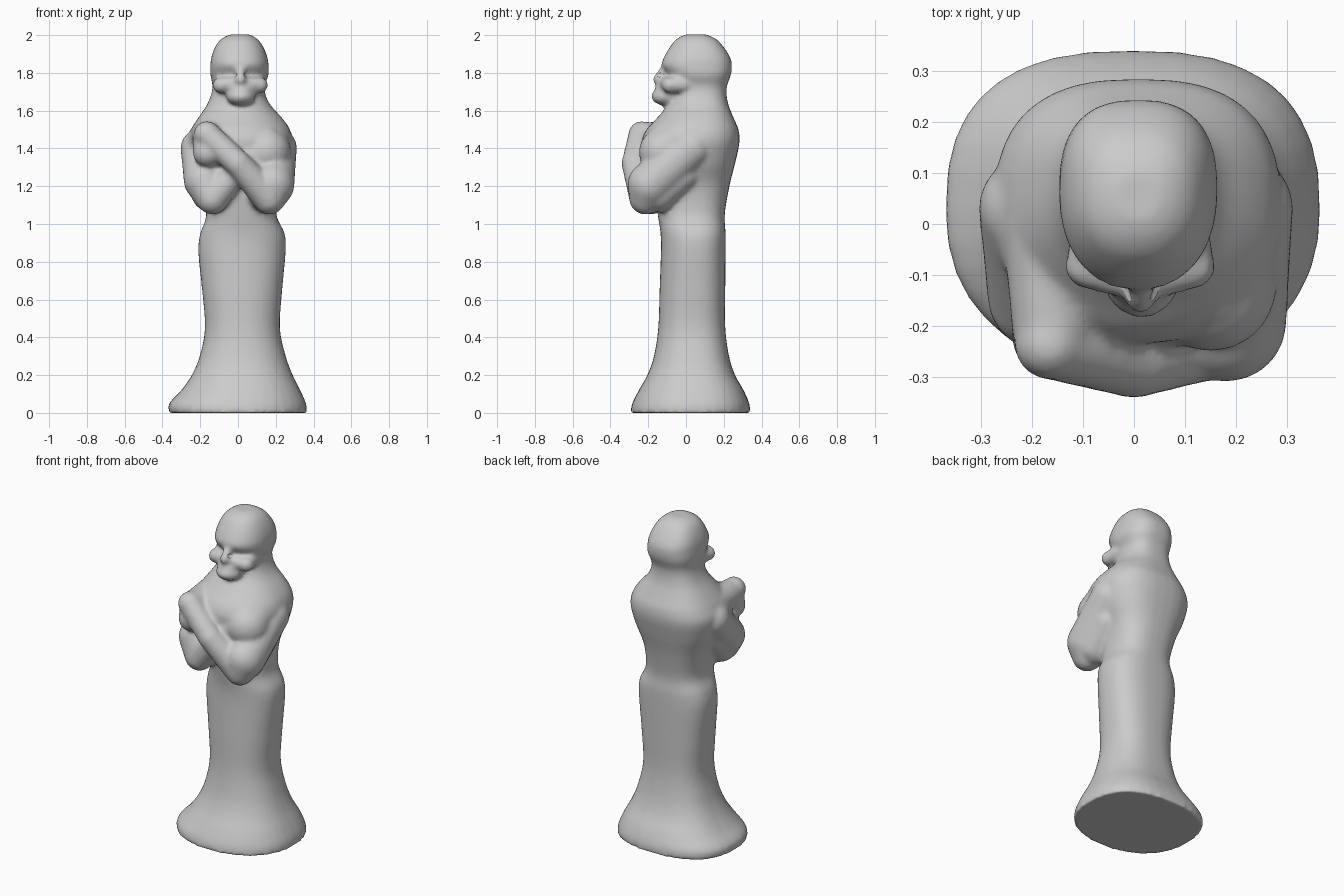
import bpy, bmesh, math
from mathutils import Vector, Matrix

if "Cube" in bpy.data.objects:
    bpy.data.objects.remove(bpy.data.objects["Cube"])

clay = bpy.data.materials.new("grey_clay")
clay.use_nodes = True
clay.diffuse_color = (0.6, 0.6, 0.6, 1)
clay.node_tree.nodes["Principled BSDF"].inputs["Base Color"].default_value = (0.6, 0.6, 0.6, 1)


def refine(sections, steps=4):
    """Smooth in-between sections by a Catmull-Rom curve."""
    pts = [Vector(s) for s in sections]
    pts = [pts[0]] + pts + [pts[-1]]
    out = []
    for a, b, c, d in zip(pts, pts[1:], pts[2:], pts[3:]):
        for i in range(steps):
            t = i / steps
            out.append(b + (c - a) * (t / 2) + (a * 2 - b * 5 + c * 4 - d) * (t * t / 2)
                       + (b * 3 - a - c * 3 + d) * (t ** 3 / 2))
    return out + [pts[-1]]


def loft(bm, sections, front=2.2, back=2.6, count=36):
    """Closed skin through rings given as z, x min, x max, y min, y max."""
    rings = []
    for z, x0, x1, y0, y1 in refine(sections):
        ring = []
        for i in range(count):
            a = math.tau * i / count
            c, s = math.cos(a), math.sin(a)
            power = back if s > 0 else front
            x = math.copysign(abs(c) ** (2 / power), c)
            y = math.copysign(abs(s) ** (2 / power), s)
            ring.append(bm.verts.new(((x0 + x1 + x * (x1 - x0)) / 2,
                                      (y0 + y1 + y * (y1 - y0)) / 2, z)))
        rings.append(ring)
    for low, high in zip(rings, rings[1:]):
        for i in range(count):
            j = (i + 1) % count
            bm.faces.new((low[i], low[j], high[j], high[i]))
    bm.faces.new(rings[0][::-1])
    bm.faces.new(rings[-1])


def ball(bm, centre, radii):
    matrix = Matrix.Translation(centre) @ Matrix.Diagonal((*radii, 1))
    bmesh.ops.create_icosphere(bm, subdivisions=3, radius=1, matrix=matrix)


def limb(bm, joints, steps=9):
    """Tapered tube through joints of (point, radius)."""
    for (p, r), (q, s) in zip(joints, joints[1:]):
        for i in range(steps + 1):
            t = i / steps
            radius = r + (s - r) * t
            ball(bm, Vector(p).lerp(Vector(q), t), (radius,) * 3)


def finish(name, bm):
    mesh = bpy.data.meshes.new(name)
    bm.to_mesh(mesh)
    bm.free()
    mesh.materials.append(clay)
    obj = bpy.data.objects.new(name, mesh)
    bpy.context.collection.objects.link(obj)
    return obj


# Robe, shoulders and long hair up to the crown
body = bmesh.new()
loft(body, [
    (0, -.365, .365, -.295, .34), (.05, -.365, .36, -.285, .335),
    (.12, -.30, .33, -.25, .305), (.2, -.245, .29, -.205, .26),
    (.3, -.203, .253, -.17, .228), (.45, -.175, .222, -.147, .208),
    (.65, -.19, .234, -.14, .208), (.85, -.21, .252, -.133, .21),
    (.95, -.2, .247, -.135, .21), (1.05, -.168, .203, -.15, .205),
    (1.2, -.2, .21, -.175, .23), (1.32, -.25, .26, -.215, .26),
    (1.43, -.275, .288, -.235, .283), (1.5, -.25, .275, -.21, .278),
    (1.56, -.212, .235, -.155, .253), (1.64, -.16, .165, -.09, .222),
    (1.72, -.135, .14, -.07, .215), (1.79, -.146, .162, -.1, .238),
    (1.84, -.146, .162, -.13, .243), (1.88, -.142, .156, -.118, .235),
    (1.93, -.125, .138, -.09, .205), (1.975, -.095, .108, -.055, .165),
    (2.002, -.045, .063, -.005, .11), (2.004, -.01, .025, .04, .07)])

# Crossed arms in wide sleeves, left forearm on top
limb(body, [((.205, .03, 1.4), .108), ((.18, -.19, 1.21), .12),
            ((.165, -.215, 1.135), .086), ((0, -.272, 1.32), .07),
            ((-.165, -.235, 1.475), .07)])
limb(body, [((-.2, .03, 1.4), .105), ((-.178, -.14, 1.23), .11),
            ((-.135, -.185, 1.135), .085), ((0, -.2, 1.29), .07),
            ((.15, -.13, 1.44), .08)])
# Draped cloth under the upper arms, then from shoulder to hand
limb(body, [((.17, -.02, 1.27), .1), ((.155, -.15, 1.17), .11)])
limb(body, [((-.16, -.02, 1.27), .1), ((-.14, -.13, 1.17), .11)])
limb(body, [((-.17, 0, 1.46), .09), ((-.16, -.2, 1.46), .08),
            ((-.16, -.22, 1.38), .08)])
limb(body, [((.18, 0, 1.47), .09), ((.15, -.12, 1.38), .13)])

# Nose, muzzle, chin and cheeks
ball(body, (.01, -.02, 1.71), (.095, .11, .09))
limb(body, [((.013, -.115, 1.82), .022), ((.013, -.148, 1.765), .029)])
ball(body, (.015, -.1, 1.675), (.078, .085, .05))
ball(body, (.015, -.12, 1.71), (.062, .045, .035))
for side in (-1, 1):
    limb(body, [((.012 + side * .035, -.11, 1.745), .034),
                ((.012 + side * .105, -.085, 1.735), .042),
                ((.012 + side * .09, 0, 1.74), .045)])

# Blend the parts into one softly sculpted form
figure = finish("robed_figure", body)
fuse = figure.modifiers.new("fuse", "REMESH")
fuse.mode = "VOXEL"
fuse.voxel_size = .012
fuse.use_smooth_shade = True
soften = figure.modifiers.new("soften", "SMOOTH")
soften.factor = 0.5
soften.iterations = 7

# Hollow eye sockets
sockets = bmesh.new()
for side in (-1, 1):
    ball(sockets, (.013 + side * .052, -.15, 1.793), (.034, .05, .022))
cutter = finish("eye_socket_cutter", sockets)
cutter.hide_render = True
cutter.hide_viewport = True
cut = figure.modifiers.new("eye_sockets", "BOOLEAN")
cut.operation = "DIFFERENCE"
cut.object = cutter
